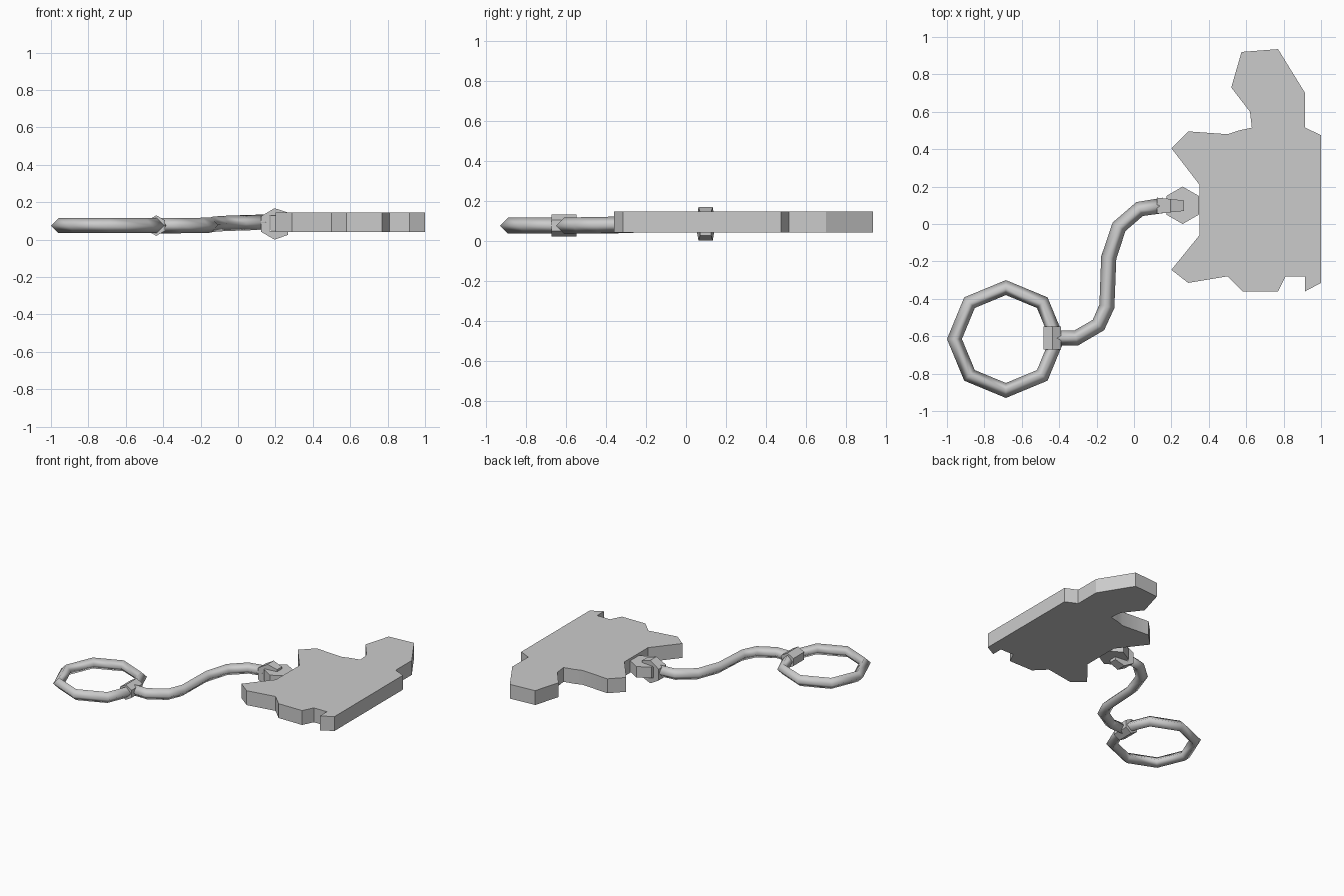
import bpy, bmesh, math
from mathutils import Vector

if "Cube" in bpy.data.objects:
    bpy.data.objects.remove(bpy.data.objects["Cube"])

GREY = (0.6, 0.6, 0.6, 1)
metal = bpy.data.materials.new("grey metal")
metal.use_nodes = True
metal.diffuse_color = GREY
metal.node_tree.nodes["Principled BSDF"].inputs["Base Color"].default_value = GREY


def finish(name, bm, angle):
    bmesh.ops.recalc_face_normals(bm, faces=bm.faces)
    mesh = bpy.data.meshes.new(name)
    bm.to_mesh(mesh)
    bm.free()
    mesh.materials.append(metal)
    ob = bpy.data.objects.new(name, mesh)
    bpy.context.collection.objects.link(ob)
    bpy.ops.object.select_all(action='DESELECT')
    ob.select_set(True)
    bpy.context.view_layer.objects.active = ob
    bpy.ops.object.shade_smooth_by_angle(angle=math.radians(angle))
    return ob


def prism(name, points, direction, angle=30):
    """Extrude a flat outline along a direction."""
    bm = bmesh.new()
    face = bm.faces.new([bm.verts.new(p) for p in points])
    out = bmesh.ops.extrude_face_region(bm, geom=[face], use_keep_orig=True)
    moved = [v for v in out["geom"] if isinstance(v, bmesh.types.BMVert)]
    bmesh.ops.translate(bm, verts=moved, vec=direction)
    return finish(name, bm, angle)


def tube(name, path, radius, closed=False):
    """Sweep a four-sided bar along a path, mitred at every bend."""
    bm = bmesh.new()
    path = [Vector(p) for p in path]
    n = len(path)
    rings = []
    for i, p in enumerate(path):
        a = path[i - 1] if closed or i else p
        b = path[(i + 1) % n] if closed or i < n - 1 else p
        d1, d2 = (p - a).normalized(), (b - p).normalized()
        along = (d1 + d2).normalized()
        side = along.cross(Vector((0, 0, 1))).normalized()
        up = side.cross(along)
        rings.append([bm.verts.new(p + off * radius)
                      for off in (side, up, -side, -up)])
    for i in range(n if closed else n - 1):
        r, s = rings[i], rings[(i + 1) % n]
        for k in range(4):
            bm.faces.new((r[k], r[k - 1], s[k - 1], s[k]))
    if not closed:
        bm.faces.new(rings[0])
        bm.faces.new(rings[-1])
    return finish(name, bm, 95)


def circle(sides, radius, start=0):
    return [(radius * math.cos(start + math.tau * i / sides),
             radius * math.sin(start + math.tau * i / sides)) for i in range(sides)]


# Flat fob plate with its cut-out silhouette
outline = [(.35, .21), (.2, .405), (.29, .495), (.5, .48), (.56, .5), (.63, .515),
           (.62, .6), (.52, .73), (.575, .92), (.77, .935), (.915, .7), (.915, .515),
           (1, .475), (1, -.315), (.915, -.36), (.915, -.28), (.81, -.28), (.77, -.36),
           (.58, -.36), (.5, -.28), (.29, -.315), (.2, -.245), (.35, -.06)]
prism("fob_plate", [(x, y, .04) for x, y in outline], (0, 0, .105))

# Hexagonal lug in the plate's notch
prism("plate_lug", [(.26 + x, .1 + y, .05) for x, y in circle(6, .1, math.pi / 6)],
      (0, 0, .08))

# Open clasp gripping the lug, narrower towards its jaws
jaw = [(.267, .128), (.267, .125 + .02), (.195, .168), (.123, .125), (.123, .042),
       (.195, 0), (.267, .025), (.267, .045), (.168, .045), (.168, .128)]
clasp = prism("clasp", [(x, -.043, z) for x, z in jaw], (0, .086, 0))
for v in clasp.data.vertices:
    v.co.y *= 1 - (v.co.x - .123) * 2.4
    v.co.y += .098

# Bent connecting bar
tube("connecting_bar",
     [(-.43, -.61, .075), (-.31, -.61, .075), (-.19, -.54, .076), (-.145, -.44, .078),
      (-.135, -.18, .082), (-.08, -.015, .086), (.03, .08, .09), (.16, .1, .094)], .041)

# Collar joining the bar to the ring
prism("ring_collar", [(-.437 + x, -.672, .075 + z) for x, z in circle(6, .055, math.pi / 2)],
      (0, .125, 0))

# Octagonal key ring
tube("key_ring", [(-.685 + x, -.615 + y, .075) for x, y in circle(8, .275)], .04, True)
